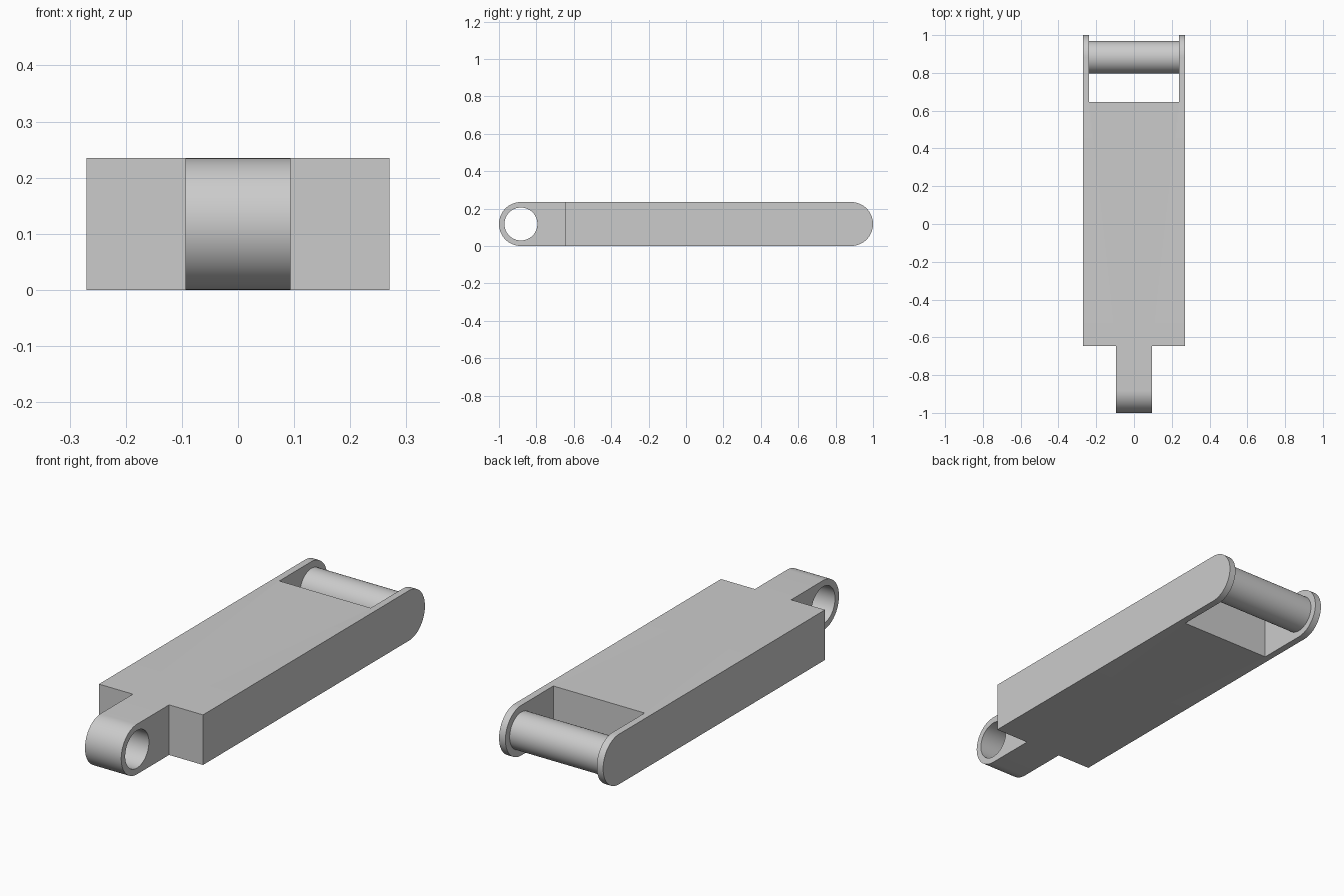
import bpy, bmesh, math
from mathutils import Matrix

cube = bpy.data.objects.get("Cube")
if cube:
    bpy.data.objects.remove(cube, do_unlink=True)

HALF_W, TONGUE, SLOT = 0.27, 0.094, 0.237   # half widths across x
R = 0.1175                                  # end radius, half the height
END = 1 - R                                 # y of the pin and hole axes
SHOULDER = 0.645

grey = bpy.data.materials.new("light grey")
grey.use_nodes = True
grey.diffuse_color = (0.6, 0.6, 0.6, 1)
grey.node_tree.nodes["Principled BSDF"].inputs["Base Color"].default_value = grey.diffuse_color


def finish(name, bm):
    bmesh.ops.recalc_face_normals(bm, faces=bm.faces)
    mesh = bpy.data.meshes.new(name)
    bm.to_mesh(mesh)
    bm.free()
    mesh.materials.append(grey)
    obj = bpy.data.objects.new(name, mesh)
    bpy.context.collection.objects.link(obj)
    return obj


def box(name, x0, x1, y0, y1):
    bm = bmesh.new()
    size = Matrix.Diagonal((x1 - x0, y1 - y0, 4 * R, 1))
    place = Matrix.Translation(((x0 + x1) / 2, (y0 + y1) / 2, R))
    bmesh.ops.create_cube(bm, size=1, matrix=place @ size)
    return finish(name, bm)


def rod(name, radius, length, y):
    bm = bmesh.new()
    place = Matrix.Translation((0, y, R)) @ Matrix.Rotation(math.pi / 2, 4, 'Y')
    bmesh.ops.create_cone(bm, cap_ends=True, segments=64, radius1=radius,
                          radius2=radius, depth=length, matrix=place)
    return finish(name, bm)


def smooth(obj):
    bpy.ops.object.select_all(action='DESELECT')
    obj.select_set(True)
    bpy.context.view_layer.objects.active = obj
    bpy.ops.object.shade_smooth_by_angle(angle=math.radians(30))


# Link body: round-ended side profile extruded across x
bm = bmesh.new()
steps = 32
ring = []
for end in (1, -1):
    for i in range(steps + 1):
        a = math.pi * i / steps - end * math.pi / 2
        if end == -1:
            a = math.pi / 2 + math.pi * i / steps
        ring.append(bm.verts.new((-HALF_W, end * END + R * math.cos(a), R + R * math.sin(a))))
side = bm.faces.new(ring)
out = bmesh.ops.extrude_face_region(bm, geom=[side])
moved = [v for v in out["geom"] if isinstance(v, bmesh.types.BMVert)]
bmesh.ops.translate(bm, verts=moved, vec=(2 * HALF_W, 0, 0))
body = finish("link_body", bm)

# Cut the front shoulders, the tongue hole and the rear slot
cutters = [
    box("left_shoulder_cutter", TONGUE, 0.5, -1.2, -SHOULDER),
    box("right_shoulder_cutter", -0.5, -TONGUE, -1.2, -SHOULDER),
    box("rear_slot_cutter", -SLOT, SLOT, SHOULDER, 1.2),
    rod("tongue_hole_cutter", 0.088, 0.4, -END),
]
bpy.context.view_layer.objects.active = body
for cutter in cutters:
    cutter.hide_render = True
    mod = body.modifiers.new(cutter.name, 'BOOLEAN')
    mod.operation = 'DIFFERENCE'
    mod.solver = 'EXACT'
    mod.object = cutter
    bpy.ops.object.modifier_apply(modifier=mod.name)
    bpy.data.objects.remove(cutter, do_unlink=True)
smooth(body)

# Hinge pin between the rear side walls
smooth(rod("hinge_pin", 0.086, 2 * SLOT, END))
